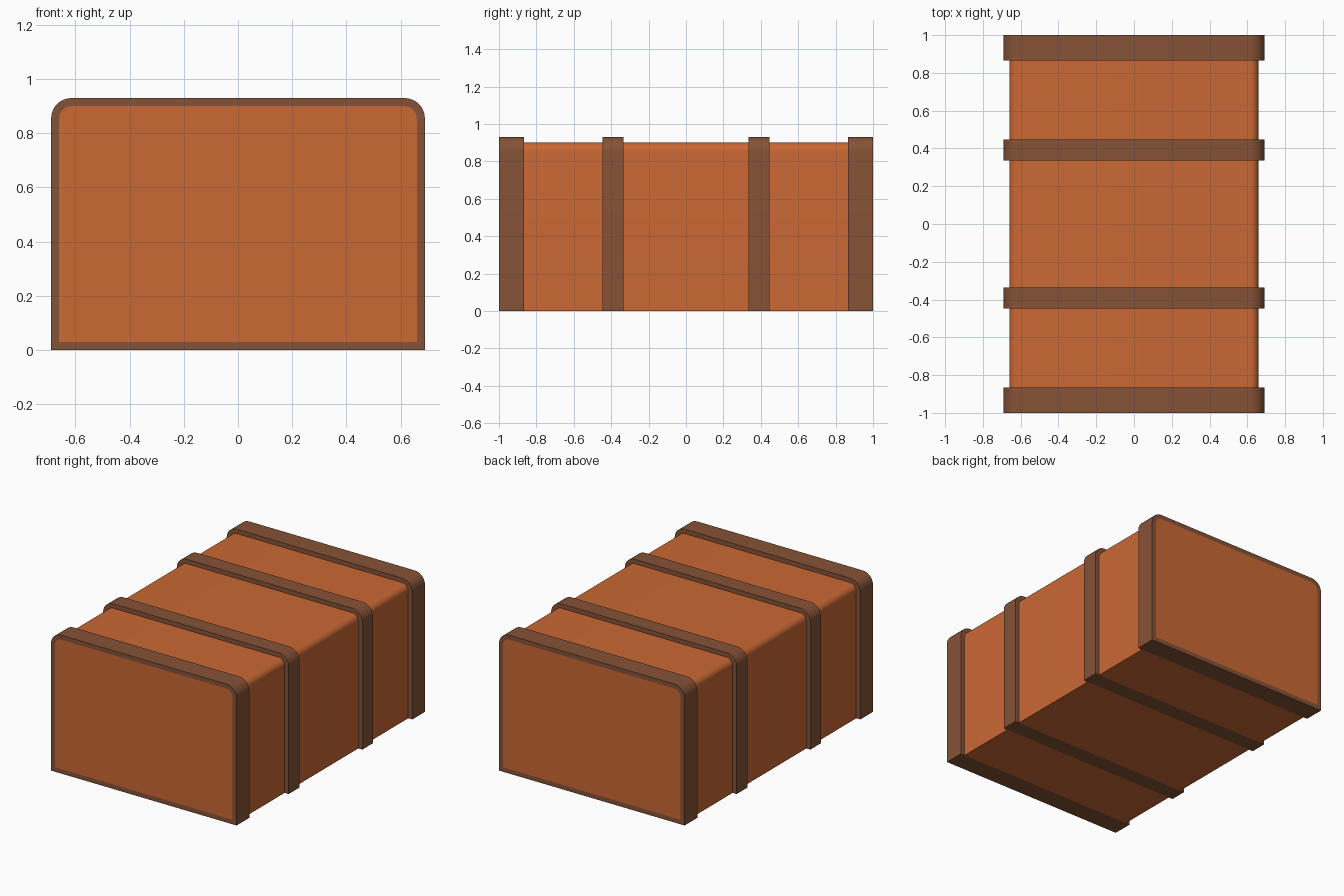
import bpy
import bmesh
import math

cube = bpy.data.objects.get("Cube")
if cube:
    bpy.data.objects.remove(cube, do_unlink=True)


def material(name, colour):
    mat = bpy.data.materials.new(name)
    mat.use_nodes = True
    mat.diffuse_color = colour
    mat.node_tree.nodes["Principled BSDF"].inputs["Base Color"].default_value = colour
    return mat


ORANGE = material("orange leather", (0.591, 0.138, 0.034, 1))
BROWN = material("brown strap", (0.235, 0.084, 0.037, 1))


def arch(half_width, height, radius, steps=8):
    """Box outline with square bottom corners and rounded top corners."""
    points = [(-half_width, 0), (half_width, 0)]
    for side in (1, -1):
        for i in range(steps + 1):
            a = math.pi / 2 * (i / steps + (side < 0))
            points.append((side * (half_width - radius) + radius * math.cos(a),
                           height - radius + radius * math.sin(a)))
    return points


def extrude_arch(name, outline, y0, y1, materials, capped=True, panel_side=0):
    """Sweep an outline along y; panel_side insets a coloured panel in that end."""
    bm = bmesh.new()
    face = bm.faces.new([bm.verts.new((x, y0, z)) for x, z in outline])
    result = bmesh.ops.extrude_face_region(bm, geom=[face], use_keep_orig=True)
    moved = [g for g in result["geom"] if isinstance(g, bmesh.types.BMVert)]
    bmesh.ops.translate(bm, verts=moved, vec=(0, y1 - y0, 0))
    bmesh.ops.recalc_face_normals(bm, faces=bm.faces[:])
    caps = [f for f in bm.faces if abs(f.normal.y) > 0.9]
    if not capped:
        bmesh.ops.delete(bm, geom=caps, context='FACES_ONLY')
    for cap in caps if panel_side else []:
        if cap.normal.y * panel_side > 0:
            bmesh.ops.inset_region(bm, faces=[cap], thickness=RIM, use_even_offset=True)
            cap.material_index = 1
    mesh = bpy.data.meshes.new(name)
    bm.to_mesh(mesh)
    bm.free()
    for mat in materials:
        mesh.materials.append(mat)
    obj = bpy.data.objects.new(name, mesh)
    bpy.context.collection.objects.link(obj)
    bpy.ops.object.select_all(action='DESELECT')
    obj.select_set(True)
    bpy.context.view_layer.objects.active = obj
    bpy.ops.object.shade_smooth_by_angle(angle=math.radians(35))
    return obj


RIM = 0.03
body_outline = arch(0.66, 0.90, 0.045)
strap_outline = arch(0.69, 0.93, 0.075)
END, MID_OUT, MID_IN = 0.865, 0.447, 0.335

# Middle body section
extrude_arch("body_middle", body_outline, -MID_IN, MID_IN, [ORANGE], capped=False)

# Outer body sections, straps and end bands on both halves
for side, label in ((-1, "front"), (1, "back")):
    def span(a, b):
        return sorted((side * a, side * b))
    extrude_arch(label + "_body", body_outline, *span(MID_OUT, END), [ORANGE], capped=False)
    extrude_arch(label + "_strap", strap_outline, *span(MID_IN, MID_OUT), [BROWN])
    extrude_arch(label + "_end_band", strap_outline, *span(END, 1), [BROWN, ORANGE],
                 panel_side=side)
